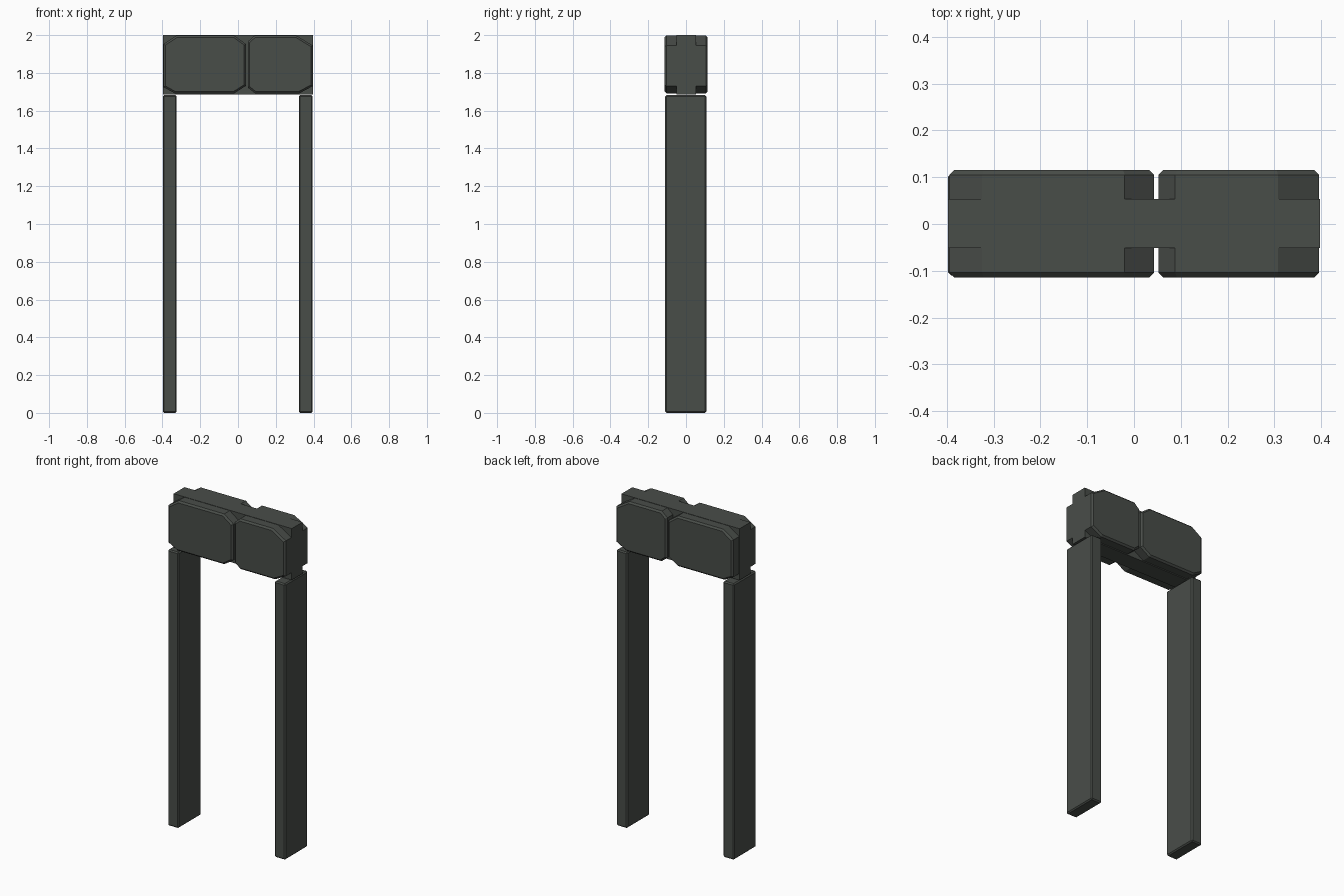
import bpy, bmesh

if "Cube" in bpy.data.objects:
    bpy.data.objects.remove(bpy.data.objects["Cube"])

stone = bpy.data.materials.new("dark grey stone")
stone.diffuse_color = (0.066, 0.074, 0.066, 1)
stone.use_nodes = True
stone.node_tree.nodes["Principled BSDF"].inputs["Base Color"].default_value = stone.diffuse_color


def prism(name, outline, y0, y1, bevel=0.0):
    """Extrude an x-z outline along y, with optional chamfered sharp edges."""
    bm = bmesh.new()
    face = bm.faces.new([bm.verts.new((x, y0, z)) for x, z in outline])
    ext = bmesh.ops.extrude_face_region(bm, geom=[face])
    moved = [v for v in ext["geom"] if isinstance(v, bmesh.types.BMVert)]
    bmesh.ops.translate(bm, verts=moved, vec=(0, y1 - y0, 0))
    bmesh.ops.recalc_face_normals(bm, faces=bm.faces)
    mesh = bpy.data.meshes.new(name)
    bm.to_mesh(mesh)
    bm.free()
    mesh.materials.append(stone)
    obj = bpy.data.objects.new(name, mesh)
    bpy.context.collection.objects.link(obj)
    if bevel:
        mod = obj.modifiers.new("chamfer", "BEVEL")
        mod.width = bevel
        mod.segments = 1
        mod.limit_method = "ANGLE"
        mod.angle_limit = 1.2
    return obj


def rect(x0, x1, z0, z1):
    return [(x0, z0), (x1, z0), (x1, z1), (x0, z1)]


# Two upright posts
for side, x0, x1 in (("left", -0.398, -0.325), ("right", 0.322, 0.395)):
    prism(side + "_post", rect(x0, x1, 0, 1.682), -0.11, 0.108, 0.007)

# Lintel core
prism("lintel_core", rect(-0.398, 0.398, 1.686, 2.0), -0.051, 0.053)

# Cut stones on both faces of the lintel
large = [(-0.395, 1.725), (-0.335, 1.692), (-0.02, 1.692), (0.043, 1.732),
         (0.043, 1.952), (-0.02, 1.998), (-0.325, 1.998), (-0.395, 1.952)]
small = [(0.052, 1.722), (0.09, 1.692), (0.325, 1.692), (0.396, 1.73),
         (0.396, 1.945), (0.308, 1.998), (0.088, 1.998), (0.052, 1.966)]
for side, y0, y1 in (("front", -0.114, -0.04), ("back", 0.04, 0.115)):
    prism(side + "_large_stone", large, y0, y1, 0.01)
    prism(side + "_small_stone", small, y0, y1, 0.01)
